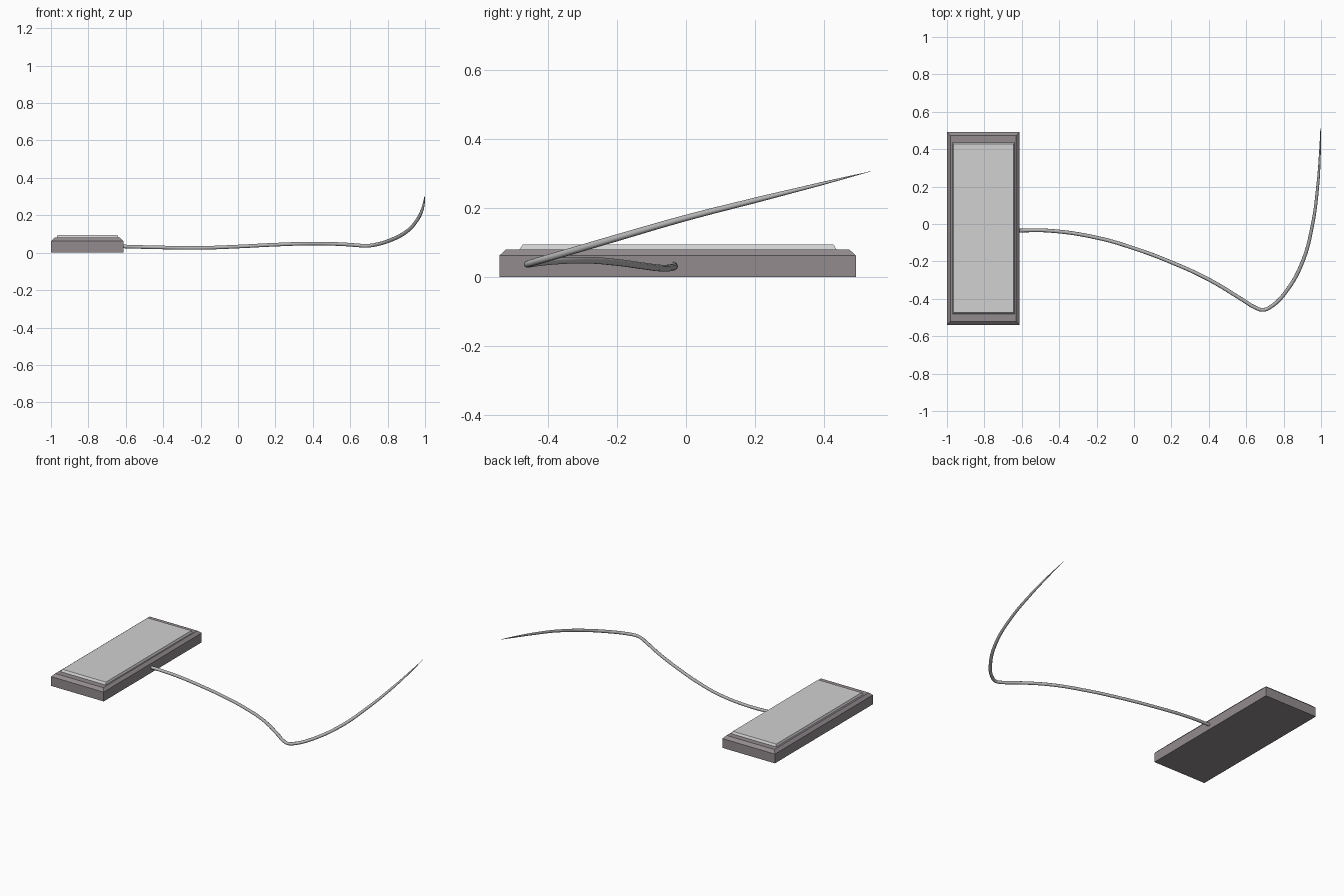
import bpy, bmesh

if "Cube" in bpy.data.objects:
    bpy.data.objects.remove(bpy.data.objects["Cube"])


def material(name, r, g, b):
    m = bpy.data.materials.new(name)
    m.diffuse_color = (r, g, b, 1)
    m.use_nodes = True
    m.node_tree.nodes["Principled BSDF"].inputs["Base Color"].default_value = m.diffuse_color
    return m


BODY = material("warm grey", 0.29, 0.26, 0.275)
PLATE = material("light grey", 0.64, 0.64, 0.64)
CABLE = material("mid grey", 0.46, 0.46, 0.46)


def stacked_box(name, rings, mat):
    """Closed solid through rectangles given as (x0, x1, y0, y1, z)."""
    bm = bmesh.new()
    loops = []
    for x0, x1, y0, y1, z in rings:
        loops.append([bm.verts.new((x, y, z))
                      for x, y in ((x0, y0), (x1, y0), (x1, y1), (x0, y1))])
    bm.faces.new(loops[0][::-1])
    bm.faces.new(loops[-1])
    for a, b in zip(loops, loops[1:]):
        for i in range(4):
            j = (i + 1) % 4
            bm.faces.new((a[i], a[j], b[j], b[i]))
    me = bpy.data.meshes.new(name)
    bm.to_mesh(me)
    bm.free()
    me.materials.append(mat)
    ob = bpy.data.objects.new(name, me)
    bpy.context.collection.objects.link(ob)
    return ob


# Base block with chamfered top edge
stacked_box("base_block", [
    (-1.0, -0.612, -0.54, 0.492, 0.0),
    (-1.0, -0.612, -0.54, 0.492, 0.062),
    (-0.982, -0.63, -0.521, 0.472, 0.08)], BODY)

# Raised top plate with sloping rim
stacked_box("top_plate", [
    (-0.97, -0.638, -0.482, 0.436, 0.079),
    (-0.964, -0.644, -0.472, 0.427, 0.094)], PLATE)

# Cable: leaves the base, bends, then sweeps up and tapers to a point
path = [  # x, y, z, radius
    (-0.63, -0.035, 0.034, 0.010), (-0.45, -0.036, 0.029, 0.010),
    (-0.2, -0.073, 0.026, 0.010), (0.0, -0.130, 0.033, 0.010),
    (0.2, -0.205, 0.043, 0.010), (0.4, -0.297, 0.049, 0.010),
    (0.58, -0.405, 0.044, 0.010), (0.645, -0.445, 0.039, 0.010),
    (0.69, -0.459, 0.037, 0.010), (0.735, -0.440, 0.043, 0.010),
    (0.81, -0.365, 0.065, 0.010), (0.9, -0.205, 0.112, 0.010),
    (0.955, 0.0, 0.171, 0.009), (0.982, 0.2, 0.222, 0.008),
    (0.994, 0.38, 0.267, 0.005), (0.998, 0.535, 0.306, 0.0004)]
cu = bpy.data.curves.new("cable", 'CURVE')
cu.dimensions = '3D'
cu.bevel_depth = 1.0
cu.bevel_resolution = 3
cu.resolution_u = 8
cu.use_fill_caps = True
sp = cu.splines.new('BEZIER')
sp.bezier_points.add(len(path) - 1)
for p, (x, y, z, r) in zip(sp.bezier_points, path):
    p.co = (x, y, z)
    p.radius = r
    p.handle_left_type = p.handle_right_type = 'AUTO'
cu.materials.append(CABLE)
bpy.context.collection.objects.link(bpy.data.objects.new("cable", cu))
